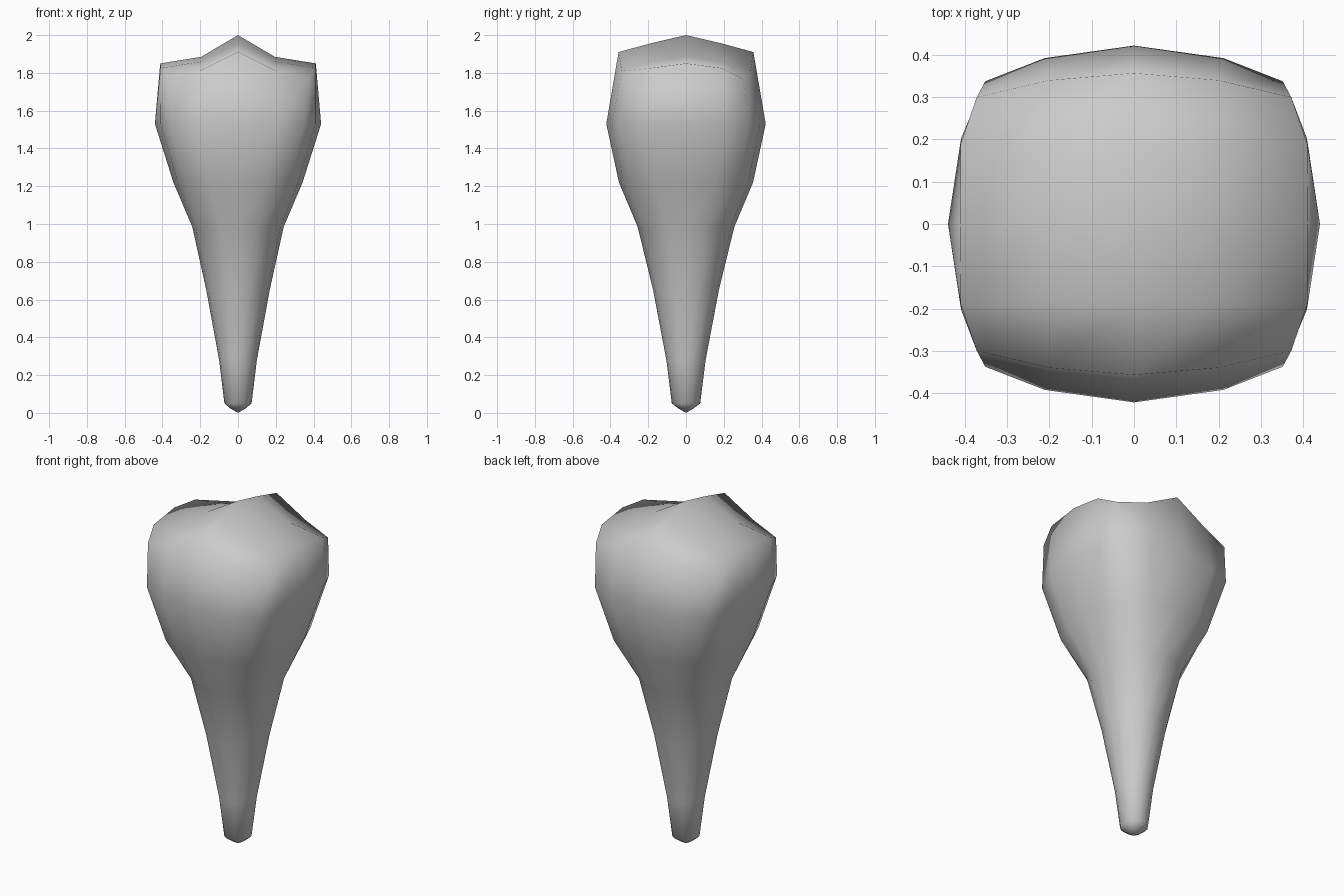
import bpy, bmesh

if "Cube" in bpy.data.objects:
    bpy.data.objects.remove(bpy.data.objects["Cube"])

bm = bmesh.new()


def full_ring(q):
    """Mirror five quadrant points (x axis to y axis) into a closed ring of 16."""
    pts = q[:]
    pts += [(-x, y, z) for x, y, z in q[-2::-1]]
    pts += [(x, -y, z) for x, y, z in pts[-2:0:-1]]
    return [bm.verts.new(p) for p in pts]


def section(z, a, b, corner, side):
    """Rounded-square quarter section with half widths a and b."""
    far = 0.93
    return [(a, 0, z), (a * far, b * side, z), (a * corner, b * corner, z),
            (a * side, b * far, z), (0, b, z)]


def bridge(r0, r1):
    n = len(r0)
    for i in range(n):
        j = (i + 1) % n
        bm.faces.new((r0[i], r0[j], r1[j], r1[i]))


# root and crown sides: height, half widths, corner fullness, side spread
levels = [
    (0.025, 0.042, 0.042, 0.71, 0.39),
    (0.05, 0.072, 0.075, 0.71, 0.39),
    (0.28, 0.10, 0.104, 0.71, 0.39),
    (0.65, 0.168, 0.174, 0.71, 0.39),
    (0.985, 0.242, 0.256, 0.72, 0.41),
    (1.22, 0.342, 0.355, 0.79, 0.45),
    (1.53, 0.44, 0.422, 0.80, 0.48),
]
rings = [full_ring(section(*l)) for l in levels]

# crown rim with dipped corners
rim = full_ring([(0.412, 0, 1.85), (0.41, 0.19, 1.825), (0.372, 0.3, 1.77),
                 (0.2, 0.34, 1.81), (0, 0.357, 1.91)])
rings.append(rim)
for r0, r1 in zip(rings, rings[1:]):
    bridge(r0, r1)

# root tip
tip = bm.verts.new((0, 0, 0))
for i in range(16):
    bm.faces.new((rings[0][(i + 1) % 16], rings[0][i], tip))

# chewing surface: 4 x 4 grid joined to the rim
grid = {}
border = [(2, 0), (2, 1), (2, 2), (1, 2), (0, 2), (-1, 2), (-2, 2), (-2, 1)]
border += [(-i, -j) for i, j in border]
for key, v in zip(border, rim):
    grid[key] = v
height = {(0, 0): 2.0, (1, 0): 1.885, (0, 1): 1.957, (1, 1): 1.86}
for i in (-1, 0, 1):
    for j in (-1, 0, 1):
        grid[i, j] = bm.verts.new((i * 0.195, j * 0.185, height[abs(i), abs(j)]))
for i in range(-2, 2):
    for j in range(-2, 2):
        bm.faces.new((grid[i, j], grid[i + 1, j], grid[i + 1, j + 1], grid[i, j + 1]))

bmesh.ops.recalc_face_normals(bm, faces=bm.faces)
for f in bm.faces:
    f.smooth = True
mesh = bpy.data.meshes.new("tooth")
bm.to_mesh(mesh)
bm.free()
bpy.context.collection.objects.link(bpy.data.objects.new("tooth", mesh))
